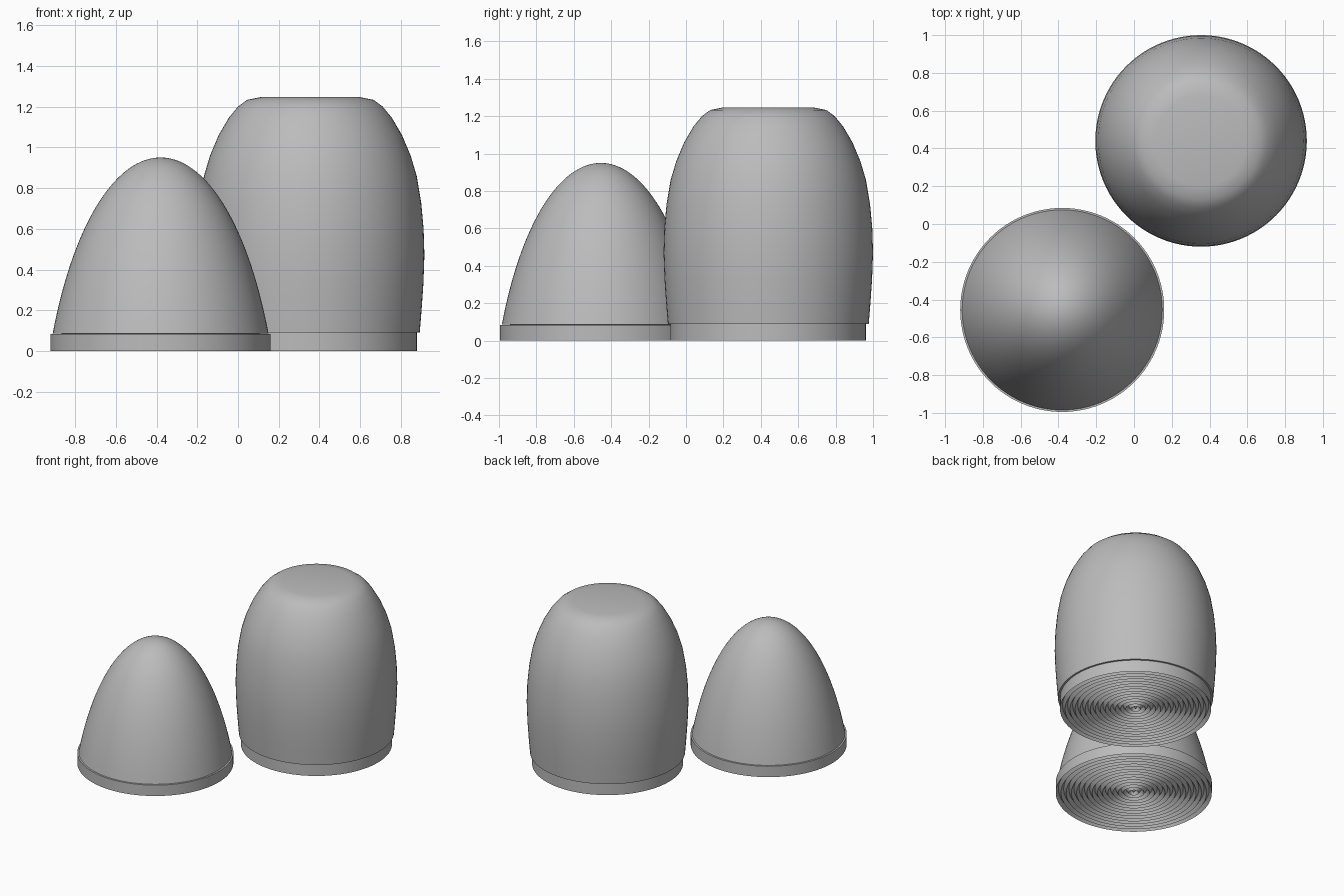
import bpy, bmesh, math

if "Cube" in bpy.data.objects:
    bpy.data.objects.remove(bpy.data.objects["Cube"])

grey = bpy.data.materials.new("plain_grey")
grey.use_nodes = True
grey.diffuse_color = (0.5, 0.5, 0.5, 1)
grey.node_tree.nodes["Principled BSDF"].inputs["Base Color"].default_value = (0.5, 0.5, 0.5, 1)

SIDES = 96


def lathe(name, profile, center, sharp=25):
    """Spin a (radius, height) profile around a vertical axis."""
    bm = bmesh.new()
    verts = [bm.verts.new((r, 0, z)) for r, z in profile]
    edges = [bm.edges.new(pair) for pair in zip(verts, verts[1:])]
    bmesh.ops.spin(bm, geom=verts + edges, cent=(0, 0, 0), axis=(0, 0, 1),
                   angle=math.tau, steps=SIDES, use_merge=False)
    bmesh.ops.remove_doubles(bm, verts=bm.verts, dist=0.0001)
    bmesh.ops.recalc_face_normals(bm, faces=bm.faces)
    mesh = bpy.data.meshes.new(name)
    bm.to_mesh(mesh)
    bm.free()
    mesh.materials.append(grey)
    obj = bpy.data.objects.new(name, mesh)
    obj.location = (*center, 0)
    bpy.context.collection.objects.link(obj)
    bpy.ops.object.select_all(action='DESELECT')
    obj.select_set(True)
    bpy.context.view_layer.objects.active = obj
    bpy.ops.object.shade_smooth_by_angle(angle=math.radians(sharp))
    return obj


def base_profile(radius, height, rings=15, depth=0.03):
    """Disc with concentric V grooves on its underside."""
    step = radius / rings
    points = [(0, 0)]
    for i in range(rings):
        points += [((i + 0.5) * step, depth), ((i + 1) * step, 0)]
    return points + [(radius, height), (0, height)]


# Pointed dome on a wider disc
short_center = (-0.38, -0.455)
lathe("short_base", base_profile(0.54, 0.083), short_center)
dome = []
for i in range(33):
    h = 0.865 * (i / 32) ** 2
    dome.append((math.sqrt(0.45 * h - 0.145 * h * h), 0.95 - h))
lathe("short_dome", dome + [(0, 0.083)], short_center)

# Tall barrel with a flattened top on a narrower disc
tall_center = (0.355, 0.44)
lathe("tall_base", base_profile(0.523, 0.09), tall_center)
barrel = [(0, 0.09), (0.537, 0.09), (0.546, 0.2), (0.555, 0.33), (0.56, 0.47),
          (0.556, 0.6), (0.544, 0.73), (0.522, 0.86), (0.492, 0.96),
          (0.45, 1.06), (0.40, 1.145), (0.355, 1.2), (0.31, 1.233),
          (0.24, 1.247), (0, 1.247)]
lathe("tall_barrel", barrel, tall_center, 35)
